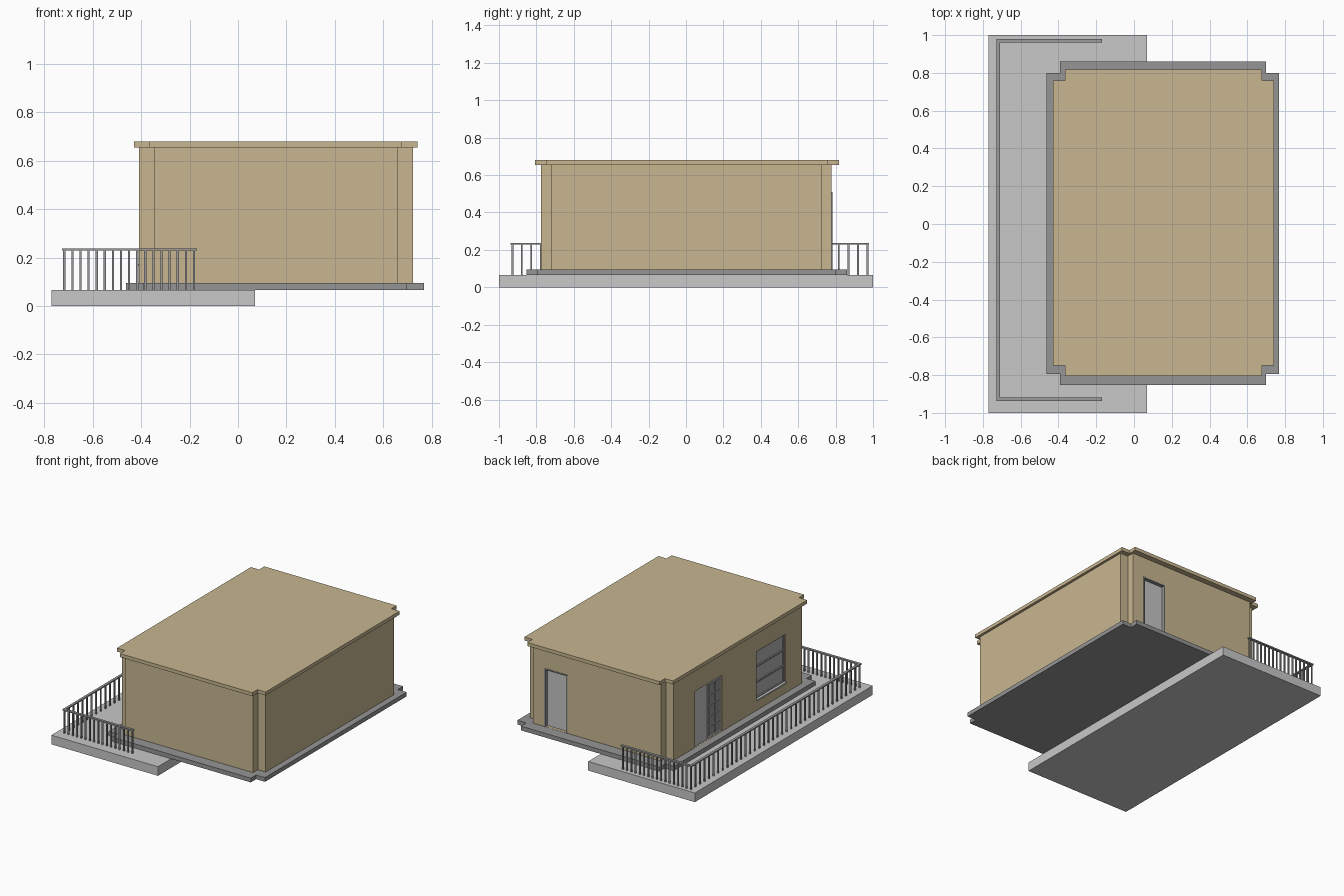
import bpy, bmesh
from mathutils import Vector

cube = bpy.data.objects.get("Cube")
if cube:
    bpy.data.objects.remove(cube, do_unlink=True)


def material(name, rgb):
    m = bpy.data.materials.new(name)
    m.use_nodes = True
    m.diffuse_color = (*rgb, 1)
    m.node_tree.nodes["Principled BSDF"].inputs["Base Color"].default_value = (*rgb, 1)
    return m


TAN = material("tan plaster", (0.58, 0.47, 0.28))
SLAB = material("light concrete", (0.58, 0.58, 0.58))
PLINTH = material("grey stone", (0.30, 0.30, 0.30))
METAL = material("rail metal", (0.33, 0.33, 0.34))
DOOR = material("door grey", (0.56, 0.56, 0.57))
GLASS = material("window glass", (0.45, 0.45, 0.46))
PANE = material("dark pane", (0.30, 0.30, 0.31))


def finish(name, bm, mat):
    bmesh.ops.recalc_face_normals(bm, faces=bm.faces)
    mesh = bpy.data.meshes.new(name)
    bm.to_mesh(mesh)
    bm.free()
    mesh.materials.append(mat)
    ob = bpy.data.objects.new(name, mesh)
    bpy.context.collection.objects.link(ob)
    return ob


def add_box(bm, x0, x1, y0, y1, z0, z1):
    verts = bmesh.ops.create_cube(bm, size=1)["verts"]
    for v in verts:
        v.co = Vector((x1 if v.co.x > 0 else x0,
                       y1 if v.co.y > 0 else y0,
                       z1 if v.co.z > 0 else z0))


def boxes(name, mat, *extents):
    bm = bmesh.new()
    for e in extents:
        add_box(bm, *e)
    return finish(name, bm, mat)


def notched_block(name, mat, x0, x1, y0, y1, nx, ny, z0, z1):
    """Prism with a square notch at each of the four corners."""
    pts = [(x0 + nx, y0), (x1 - nx, y0), (x1 - nx, y0 + ny), (x1, y0 + ny),
           (x1, y1 - ny), (x1 - nx, y1 - ny), (x1 - nx, y1), (x0 + nx, y1),
           (x0 + nx, y1 - ny), (x0, y1 - ny), (x0, y0 + ny), (x0 + nx, y0 + ny)]
    bm = bmesh.new()
    face = bm.faces.new([bm.verts.new((x, y, z0)) for x, y in pts])
    top = bmesh.ops.extrude_face_region(bm, geom=[face])["geom"]
    bmesh.ops.translate(bm, vec=(0, 0, z1 - z0),
                        verts=[g for g in top if isinstance(g, bmesh.types.BMVert)])
    return finish(name, bm, mat)


# Terrace, plinth, walls and roof
boxes("terrace_slab", SLAB, (-0.77, 0.07, -1, 1, 0, 0.065))
notched_block("plinth", PLINTH, -0.463, 0.768, -0.853, 0.86, 0.07, 0.06, 0.065, 0.095)
walls = notched_block("walls", TAN, -0.41, 0.723, -0.775, 0.778, 0.062, 0.054, 0.095, 0.655)
notched_block("roof", TAN, -0.43, 0.741, -0.806, 0.818, 0.064, 0.058, 0.655, 0.68)

# Openings cut into the walls
WX, WY, D = -0.41, 0.778, 0.03
cutter = boxes("opening_cutter", TAN,
               (0.387, 0.569, WY - D, WY + 0.1, 0.096, 0.51),
               (WX - 0.1, WX + D, 0.183, 0.487, 0.096, 0.495),
               (WX - 0.1, WX + D, -0.536, -0.21, 0.17, 0.513))
cutter.hide_render = True
cutter.hide_viewport = True
cut = walls.modifiers.new("openings", "BOOLEAN")
cut.operation = "DIFFERENCE"
cut.solver = "EXACT"
cut.object = cutter

# Back door with its frame
boxes("back_door", DOOR, (0.395, 0.561, WY - D, WY - D + 0.008, 0.096, 0.502))
boxes("back_door_frame", PLINTH,
      (0.387, 0.395, WY - D, WY + 0.004, 0.096, 0.51),
      (0.561, 0.569, WY - D, WY + 0.004, 0.096, 0.51),
      (0.395, 0.561, WY - D, WY + 0.004, 0.502, 0.51))

# Terrace double door: plain leaf and glazed leaf
boxes("terrace_door_plain_leaf", DOOR, (WX + 0.008, WX + D, 0.337, 0.487, 0.096, 0.495))
boxes("terrace_door_glazed_leaf", DOOR, (WX + 0.008, WX + D, 0.183, 0.333, 0.096, 0.495))
panes = []
for row in range(5):
    for col in range(2):
        y, z = 0.195 + col * 0.066, 0.112 + row * 0.075
        panes.append((WX + 0.004, WX + 0.01, y, y + 0.058, z, z + 0.066))
boxes("terrace_door_panes", PANE, *panes)

# Three-light window, frame and projecting sill
boxes("window_glass", GLASS, (WX + 0.02, WX + D, -0.53, -0.216, 0.176, 0.507))
bars = [(WX + 0.01, WX + D, -0.536, -0.21, z, z + 0.009) for z in (0.17, 0.282, 0.393, 0.504)]
posts = [(WX + 0.01, WX + D, y, y + 0.01, 0.17, 0.513) for y in (-0.536, -0.22)]
boxes("window_frame", METAL, *bars, *posts)
boxes("window_sill", SLAB, (WX - 0.008, WX + D, -0.536, -0.21, 0.164, 0.174))

# Railing round the terrace
RX, RF, RB, END, W = -0.718, -0.928, 0.97, -0.17, 0.009
boxes("handrail", METAL,
      (RX - W, RX + W, RF - W, RB + W, 0.228, 0.237),
      (RX + W, END, RF - W, RF + W, 0.228, 0.237),
      (RX + W, END, RB - W, RB + W, 0.228, 0.237))


def baluster_row(name, start, end, count):
    spots = [Vector(start).lerp(Vector(end), i / (count - 1)) for i in range(count)]
    r = 0.0045
    boxes(name, METAL, *[(p.x - r, p.x + r, p.y - r, p.y + r, 0.065, 0.228) for p in spots])


baluster_row("side_balusters", (RX, RF + 0.05), (RX, RB - 0.05), 36)
baluster_row("front_balusters", (RX, RF), (END - 0.012, RF), 17)
baluster_row("back_balusters", (RX, RB), (END - 0.012, RB), 17)
